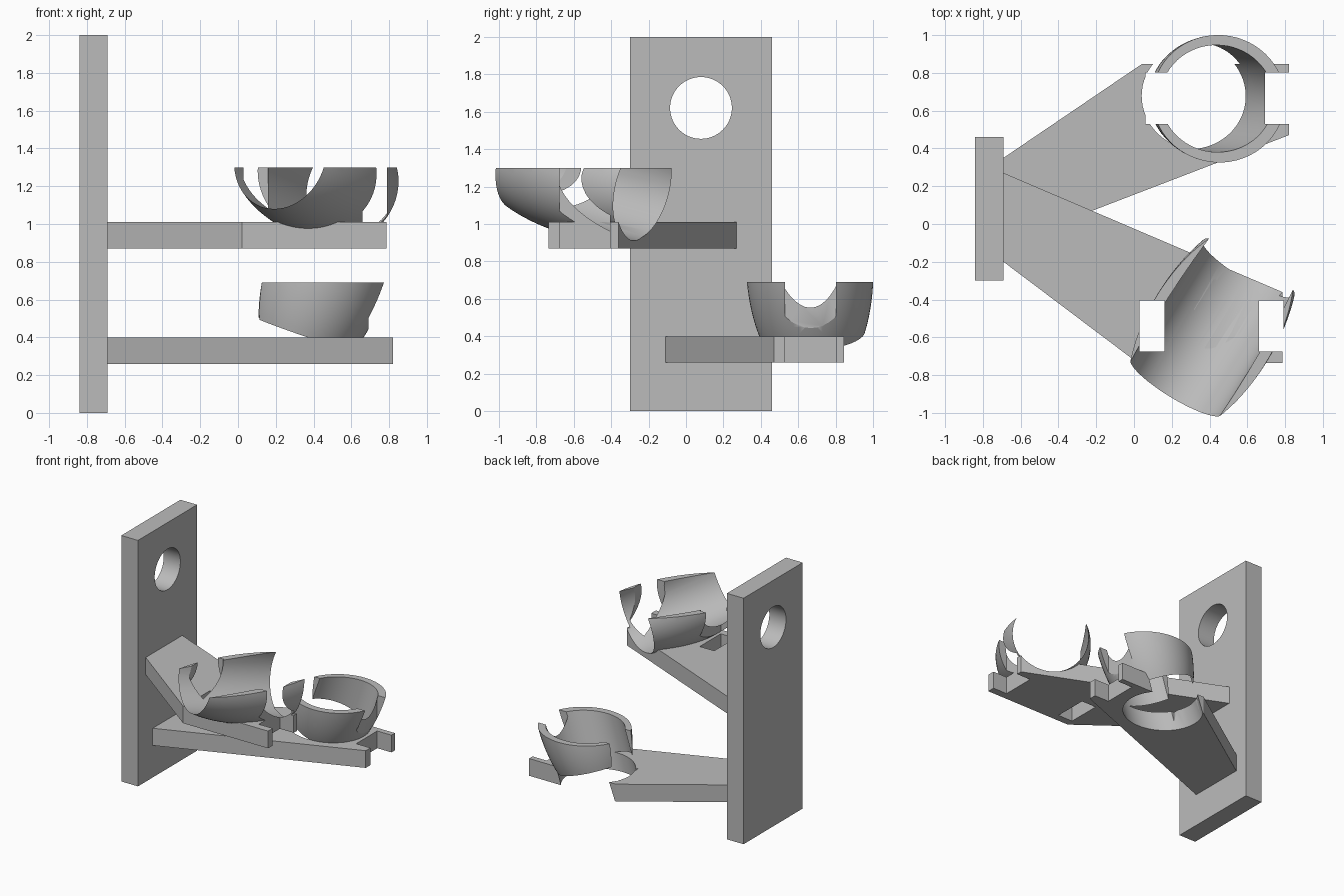
import bpy
import bmesh
import math
from mathutils import Vector, Matrix

old = bpy.data.objects.get("Cube")
if old:
    bpy.data.objects.remove(old, do_unlink=True)

grey = bpy.data.materials.new("plain grey")
grey.use_nodes = True
COLOUR = (0.5, 0.5, 0.5, 1)
grey.diffuse_color = COLOUR
grey.node_tree.nodes["Principled BSDF"].inputs["Base Color"].default_value = COLOUR


def add_object(name, bm):
    bmesh.ops.recalc_face_normals(bm, faces=bm.faces[:])
    mesh = bpy.data.meshes.new(name)
    bm.to_mesh(mesh)
    bm.free()
    mesh.materials.append(grey)
    obj = bpy.data.objects.new(name, mesh)
    bpy.context.collection.objects.link(obj)
    return obj


def box(name, low, high):
    bm = bmesh.new()
    low, high = Vector(low), Vector(high)
    size = Matrix.Diagonal(high - low).to_4x4()
    bmesh.ops.create_cube(bm, size=1, matrix=Matrix.Translation((low + high) / 2) @ size)
    return add_object(name, bm)


def slab(name, outline, bottom, top):
    bm = bmesh.new()
    lower, upper = [[bm.verts.new((x, y, z)) for x, y in outline] for z in (bottom, top)]
    bm.faces.new(lower)
    bm.faces.new(upper)
    for i in range(len(outline)):
        bm.faces.new((lower[i - 1], lower[i], upper[i], upper[i - 1]))
    return add_object(name, bm)


def along(centre, axis):
    turn = Vector(axis).to_track_quat("Z", "Y").to_matrix().to_4x4()
    return Matrix.Translation(centre) @ turn


def rod(name, centre, axis, radius, length):
    bm = bmesh.new()
    bmesh.ops.create_cone(bm, cap_ends=True, segments=64, radius1=radius,
                          radius2=radius, depth=length, matrix=along(centre, axis))
    return add_object(name, bm)


def barrel(name, centre, axis, bore, radius, half_length, sides=64, steps=20):
    """Ring with a straight bore and an elliptical outside meeting at sharp lips."""
    lip = math.acos(bore / radius)
    angles = [lip * (2 * i / steps - 1) for i in range(steps + 1)]
    profile = [(radius * math.cos(a), half_length * math.sin(a)) for a in angles]
    place = along(centre, axis)
    bm = bmesh.new()
    rings = []
    for i in range(sides):
        spin = Matrix.Rotation(math.tau * i / sides, 4, "Z")
        rings.append([bm.verts.new(place @ spin @ Vector((r, 0, h))) for r, h in profile])
    for i in range(sides):
        a, b = rings[i - 1], rings[i]
        for j in range(len(profile)):
            bm.faces.new((a[j - 1], a[j], b[j], b[j - 1]))
    return add_object(name, bm)


def carve(obj, cutters):
    bpy.ops.object.select_all(action="DESELECT")
    bpy.context.view_layer.objects.active = obj
    obj.select_set(True)
    for cutter in cutters:
        mod = obj.modifiers.new("cut", "BOOLEAN")
        mod.operation = "DIFFERENCE"
        mod.solver = "MANIFOLD"
        mod.object = cutter
        bpy.ops.object.modifier_apply(modifier=mod.name)
    bpy.ops.object.shade_smooth_by_angle(angle=math.radians(30))


def bracket(label, outline, bottom, top, centre, axis, rim, slot_x, slot_y):
    """Arm plus a barrel-shaped holder, bored through and slotted for a strap."""
    arm = slab(label + "_arm", outline, bottom, top)
    holder = barrel(label + "_holder", centre, axis, 0.283, 0.34, 0.68)
    bore = rod("bore_cutter", centre, axis, 0.283, 3)
    slots = [box("slot_cutter", (x, slot_y[0], bottom - 0.1), (x + 0.13, slot_y[1], rim + 0.6))
             for x in slot_x]
    lid = box("lid_cutter", (-1.5, -1.5, rim), (1.5, 1.5, rim + 1))
    carve(arm, [bore] + slots)
    carve(holder, [lid] + slots)
    return [bore, lid] + slots


# Wall plate with hanging hole
plate = box("wall_plate", (-0.84, -0.30, 0), (-0.69, 0.46, 2))
hole = rod("hole_cutter", (-0.76, 0.08, 1.62), (1, 0, 0), 0.165, 1)
carve(plate, [hole])

# Lower arm: steep holder
lower_cutters = bracket(
    "lower",
    [(-0.69, -0.11), (0.82, 0.47), (0.82, 0.845), (0.04, 0.845), (-0.69, 0.35)],
    0.26, 0.40, (0.469, 0.66, 0.774), (0.326, -0.035, 0.945),
    0.69, (0.06, 0.692), (0.53, 0.80))

# Upper arm: nearly level holder
upper_cutters = bracket(
    "upper",
    [(-0.69, -0.20), (0.02, -0.735), (0.785, -0.735), (0.785, -0.36), (-0.69, 0.27)],
    0.87, 1.01, (0.415, -0.547, 1.273), (0.507, 0.833, -0.22),
    1.30, (0.03, 0.66), (-0.675, -0.405))

# Remove the cutters
for cutter in [hole] + lower_cutters + upper_cutters:
    bpy.data.objects.remove(cutter, do_unlink=True)
